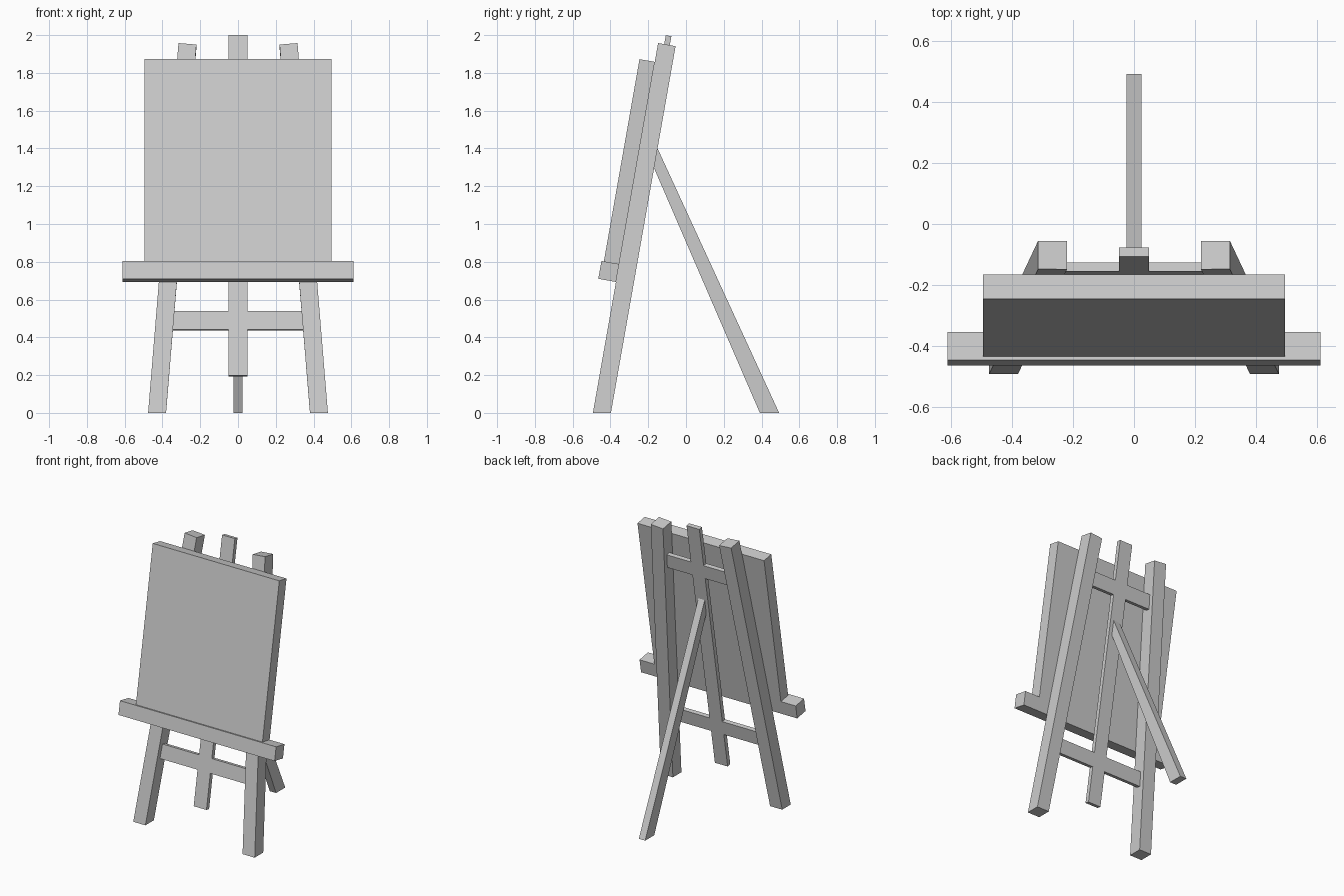
import bpy, bmesh, math
from mathutils import Vector

if "Cube" in bpy.data.objects:
    bpy.data.objects.remove(bpy.data.objects["Cube"])

TILT = math.radians(10)
UP = Vector((0, math.sin(TILT), math.cos(TILT)))      # along the leaning frame
BACK = Vector((0, math.cos(TILT), -math.sin(TILT)))   # frame depth direction
ORIGIN = Vector((0, -0.493, 0))


def prism(name, near, far):
    """Closed solid between two matching outlines."""
    bm = bmesh.new()
    a = [bm.verts.new(p) for p in near]
    b = [bm.verts.new(p) for p in far]
    bm.faces.new(a)
    bm.faces.new(b[::-1])
    n = len(a)
    for i in range(n):
        j = (i + 1) % n
        bm.faces.new((a[i], b[i], b[j], a[j]))
    bmesh.ops.recalc_face_normals(bm, faces=bm.faces)
    mesh = bpy.data.meshes.new(name)
    bm.to_mesh(mesh)
    bm.free()
    obj = bpy.data.objects.new(name, mesh)
    bpy.context.collection.objects.link(obj)
    return obj


def leaning(x, s, t):
    return ORIGIN + Vector((x, 0, 0)) + UP * s + BACK * t


def plank(name, half_width, s0, s1, t0, t1):
    """Straight board lying in the leaning frame."""
    outline = [(-half_width, s0), (half_width, s0), (half_width, s1), (-half_width, s1)]
    return prism(name, [leaning(x, s, t0) for x, s in outline],
                 [leaning(x, s, t1) for x, s in outline])


# front legs: splayed, feet cut level with the floor
depth = 0.094
foot = depth * math.tan(TILT)
leg = prism("front_legs",
            [leaning(*p, 0) for p in ((0.381, 0), (0.476, 0), (0.315, 1.988), (0.22, 1.98))],
            [leaning(*p, depth) for p in ((0.381, foot), (0.476, foot), (0.315, 1.988), (0.22, 1.98))])
leg.modifiers.new("mirror", 'MIRROR').use_mirror_merge = False

# centre post and crossbars
plank("centre_post", 0.05, 0.207, 2.036, 0.033, 0.063)
plank("lower_crossbar", 0.37, 0.453, 0.553, 0.033, 0.063)
plank("upper_crossbar", 0.26, 1.656, 1.756, 0.033, 0.063)

# ledge and canvas
plank("ledge", 0.612, 0.704, 0.80, -0.095, 0)
plank("canvas", 0.496, 0.80, 1.887, -0.082, 0)

# rear leg: tapered towards the post
side = [(0.391, 0), (0.493, 0), (-0.178, 1.46), (-0.196, 1.358)]
prism("rear_leg", [(-0.025, y, z) for y, z in side], [(0.025, y, z) for y, z in side])
